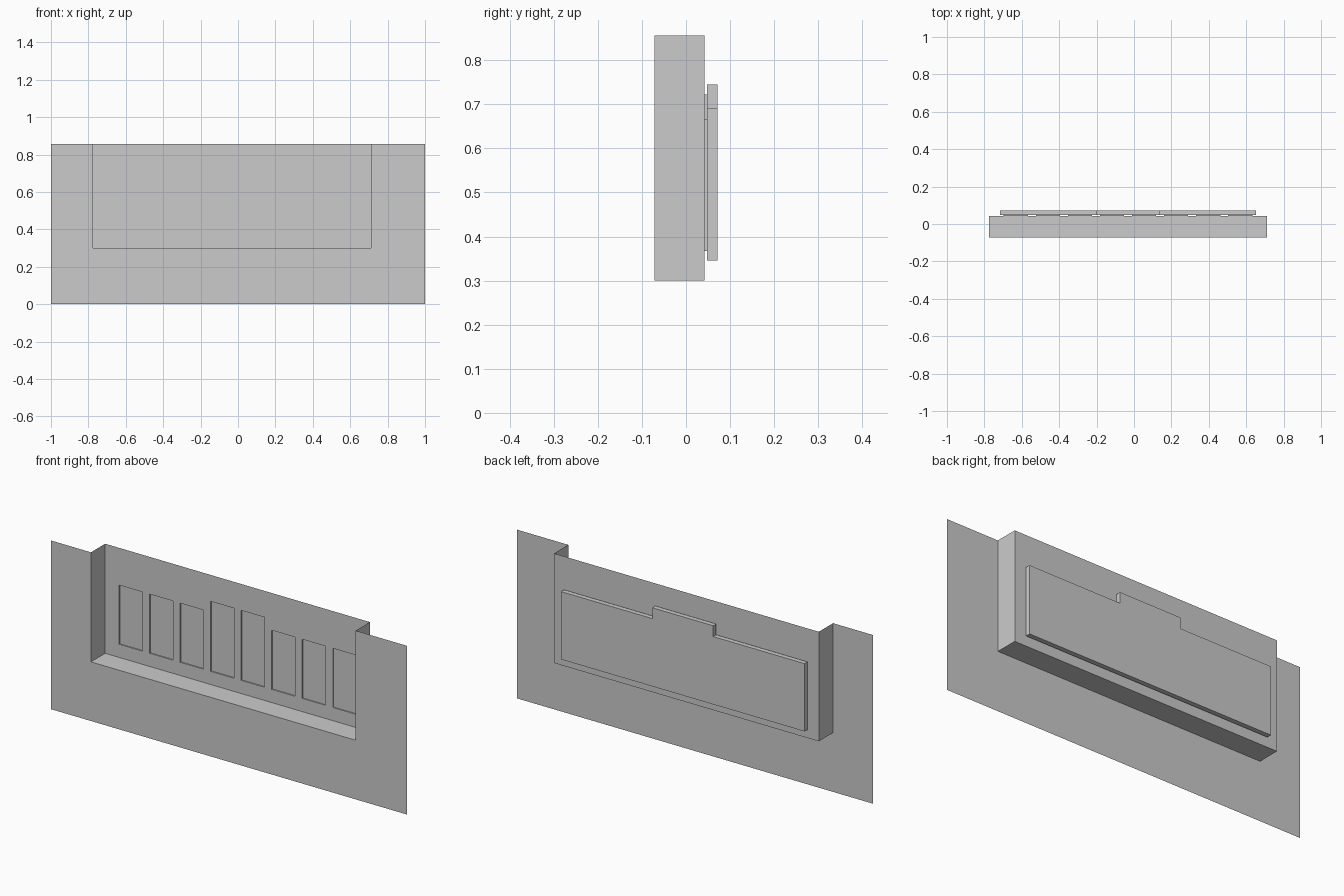
import bpy, bmesh

if "Cube" in bpy.data.objects:
    bpy.data.objects.remove(bpy.data.objects["Cube"])

CX = -0.032                                   # centre line of the recess
Y_FRONT, Y_BACK, Y_BOX, Y_END = -0.072, 0.042, 0.048, 0.072
TOP, SILL = 0.856, 0.30
RX0, RX1 = CX - 0.743, CX + 0.743             # recess sides
WZ0, WZ_LOW, WZ_HIGH = 0.367, 0.667, 0.722    # window heights
windows = []
for i in range(8):
    c = CX + (i - 3.5) * 0.1713
    windows.append((c - 0.065, c + 0.065, WZ_HIGH if i in (3, 4) else WZ_LOW))


def finish(name, bm):
    bmesh.ops.remove_doubles(bm, verts=bm.verts, dist=1e-5)
    me = bpy.data.meshes.new(name)
    bm.to_mesh(me)
    bm.free()
    ob = bpy.data.objects.new(name, me)
    bpy.context.collection.objects.link(ob)
    return ob


def quad(bm, *pts):
    bm.faces.new([bm.verts.new(p) for p in pts])


def sheet(bm, xs, zs, y, is_hole):
    """Front-facing grid of quads at depth y, leaving out hole cells."""
    for a, b in zip(xs, xs[1:]):
        for c, d in zip(zs, zs[1:]):
            if not is_hole((a + b) / 2, (c + d) / 2):
                quad(bm, (a, y, c), (b, y, c), (b, y, d), (a, y, d))


def in_window(x, z):
    return any(a < x < b and WZ0 < z < t for a, b, t in windows)


# Front wall with a notch open at the top
bm = bmesh.new()
sheet(bm, [-1, RX0, RX1, 1], [0, SILL, TOP], Y_FRONT,
      lambda x, z: RX0 < x < RX1 and z > SILL)
finish("front_wall", bm)

# Recess: two side walls, sill and a back wall pierced by windows
bm = bmesh.new()
f, k = Y_FRONT, Y_BACK
quad(bm, (RX0, f, SILL), (RX0, k, SILL), (RX0, k, TOP), (RX0, f, TOP))
quad(bm, (RX1, k, SILL), (RX1, f, SILL), (RX1, f, TOP), (RX1, k, TOP))
quad(bm, (RX0, f, SILL), (RX1, f, SILL), (RX1, k, SILL), (RX0, k, SILL))
xs = sorted([RX0, RX1] + [v for w in windows for v in w[:2]])
sheet(bm, xs, [SILL, WZ0, WZ_LOW, WZ_HIGH, TOP], Y_BACK, in_window)
finish("recess", bm)

# Window reveals reaching back to the panel
bm = bmesh.new()
for a, b, t in windows:
    loop = [(a, WZ0), (b, WZ0), (b, t), (a, t)]
    for (x0, z0), (x1, z1) in zip(loop, loop[1:] + loop[:1]):
        quad(bm, (x0, Y_BACK, z0), (x1, Y_BACK, z1),
             (x1, Y_BOX, z1), (x0, Y_BOX, z0))
finish("window_reveals", bm)

# Stepped panel behind the windows
bm = bmesh.new()
W, S, Z0, Z1, Z2 = 0.684, 0.171, 0.346, 0.69, 0.745
outline = [(-W, Z0), (W, Z0), (W, Z1), (S, Z1), (S, Z2), (-S, Z2), (-S, Z1), (-W, Z1)]
face = bm.faces.new([bm.verts.new((CX + x, Y_BOX, z)) for x, z in outline])
res = bmesh.ops.extrude_face_region(bm, geom=[face], use_keep_orig=True)
moved = [g for g in res["geom"] if isinstance(g, bmesh.types.BMVert)]
bmesh.ops.translate(bm, verts=moved, vec=(0, Y_END - Y_BOX, 0))
bmesh.ops.recalc_face_normals(bm, faces=bm.faces)
finish("back_panel", bm)
